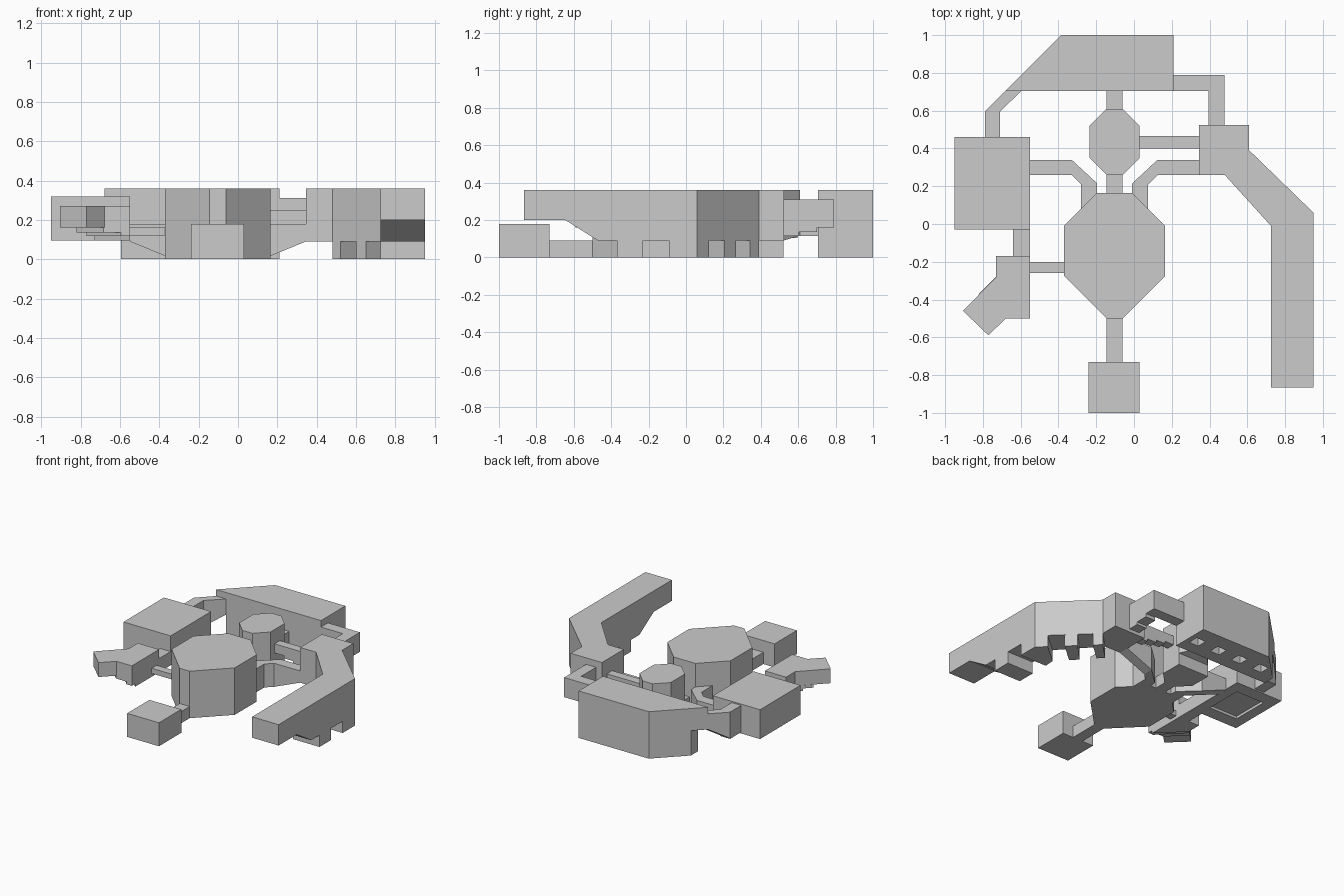
import bpy, bmesh

if "Cube" in bpy.data.objects:
    bpy.data.objects.remove(bpy.data.objects["Cube"])


def prism(name, pts, z0, z1, mirror=False):
    """Vertical prism over a plan outline; z0 may be a function of (x, y)."""
    if mirror:                                   # mirror about the central axis
        pts = [(-0.205 - x, y) for x, y in pts]
    low = z0 if callable(z0) else (lambda x, y: z0)
    bm = bmesh.new()
    b = [bm.verts.new((x, y, low(x, y))) for x, y in pts]
    t = [bm.verts.new((x, y, z1)) for x, y in pts]
    n = len(pts)
    bm.faces.new(b)
    bm.faces.new(t)
    for i in range(n):
        j = (i + 1) % n
        bm.faces.new((b[i], b[j], t[j], t[i]))
    bmesh.ops.recalc_face_normals(bm, faces=bm.faces)
    me = bpy.data.meshes.new(name)
    bm.to_mesh(me)
    bm.free()
    ob = bpy.data.objects.new(name, me)
    bpy.context.collection.objects.link(ob)
    return ob


def box(name, x0, x1, y0, y1, z0, z1):
    return prism(name, [(x0, y0), (x1, y0), (x1, y1), (x0, y1)], z0, z1)


def cut(ob, cutter):
    cutter.hide_render = True
    cutter.hide_viewport = True
    m = ob.modifiers.new("recess", "BOOLEAN")
    m.operation = "DIFFERENCE"
    m.solver = "EXACT"
    m.object = cutter


# Central octagonal hall
prism("central_hall", [(-.145, -.5), (-.06, -.5), (.165, -.275), (.165, -.01), (-.01, .165),
                       (-.195, .165), (-.37, -.01), (-.37, -.275)], 0, .36)

# Small octagonal hall: full depth at the south, raised floor on the north edge
prism("small_hall", [(-.145, .26), (-.06, .26), (.03, .35), (.03, .52),
                     (-.235, .52), (-.235, .35)], 0, .36)
prism("small_hall_north", [(-.235, .52), (.03, .52), (-.06, .61), (-.145, .61)],
      lambda x, y: .09 + (y - .52) * .3, .36)
box("link_halls", -.145, -.06, .165, .26, 0, .09)
box("link_north", -.145, -.06, .61, .705, .115, .205)

# South room and its passage
box("south_room", -.24, .03, -1, -.73, 0, .18)
box("south_passage", -.145, -.06, -.73, -.5, 0, .09)


# Two mirrored ramped passages beside the central hall
def ramp(x, y):
    return .09 * min(1, max(0, (-.33 - x) / .22))


for side, mir in (("west", False), ("east", True)):
    prism(side + "_bend", [(-.33, .34), (-.195, .215), (-.195, .165), (-.28, .08),
                           (-.28, .21), (-.33, .26)], 0, .18, mir)
    x = [(-.55, .26), (-.33, .26), (-.33, .34), (-.55, .34)]
    low = (lambda px, py: ramp(-.205 - px, py)) if mir else ramp
    prism(side + "_ramp", x, low, .18, mir)

# North hall with recesses in its underside
hall = prism("north_hall", [(.21, .705), (.21, 1), (-.385, 1), (-.595, .79), (-.595, .705)],
             0, .36)
for i in range(4):
    cx = .13 - .19 * i
    cut(hall, box("hall_recess_cutter", cx - .04, cx + .04, .80, .88, -.05, .09))

# Raised west end of the north hall and the sloping passage to the west hall
prism("hall_west_end", [(-.595, .705), (-.595, .79), (-.68, .705)], .19, .36)
prism("northwest_slope", [(-.68, .705), (-.595, .705), (-.71, .595), (-.79, .595)],
      lambda x, y: .11 + (y - .595) * .73, .31)
box("northwest_passage", -.79, -.71, .46, .595, .105, .31)

# West hall with a floor recess
west = box("west_hall", -.95, -.55, -.03, .46, .095, .32)
cut(west, box("west_recess_cutter", -.87, -.63, .07, .36, 0, .115))
box("west_link", -.64, -.55, -.17, -.03, .095, .2)

# Southwest room with a stepped underside
head = [(-.55, -.17), (-.73, -.17), (-.73, -.28)]
prism("southwest_room", head + [(-.905, -.46), (-.77, -.59), (-.68, -.5), (-.55, -.5)],
      .16, .27)
prism("southwest_step_top", head + [(-.82, -.37), (-.685, -.5), (-.55, -.5)], .137, .16)
prism("southwest_step_mid", head + [(-.77, -.32), (-.595, -.5), (-.55, -.5)], .117, .137)
prism("southwest_step_low", head + [(-.55, -.46)], .095, .117)
box("southwest_passage", -.55, -.37, -.26, -.2, .12, .16)

# Northeast room, diagonal and long arm of the east wing
prism("east_wing", [(.345, .525), (.345, .26), (.48, .26), (.725, -.01), (.725, -.47),
                    (.95, -.47), (.95, .06), (.61, .39), (.61, .525)], .09, .36)
prism("east_arm_slope", [(.725, -.645), (.95, -.645), (.95, -.47), (.725, -.47)],
      lambda x, y: .2 - (y + .645) * .63, .36)
box("east_arm_end", .725, .95, -.865, -.645, .2, .36)

# Feet under the east wing, with slots between them
feet = [
    [(.725, -.37), (.95, -.37), (.95, -.23), (.725, -.23)],
    [(.725, -.09), (.95, -.09), (.95, .06), (.885, .123), (.73, -.01)],
    [(.65, .073), (.8, .205), (.735, .268), (.6, .128)],
    [(.52, .216), (.66, .341), (.61, .39), (.48, .26)],
]
for f in feet:
    prism("east_foot", f, 0, .09)

# Stepped passage between the small hall and the northeast room
for i in range(4):
    x0 = .03 + i * .07875
    box("east_step", x0, x0 + .07875, .4, .465, .18 - i * .02, .25)

# Northeast passage, stepping up to the north hall
box("northeast_low", .395, .48, .525, .605, .115, .31)
box("northeast_mid", .395, .48, .605, .7, .135, .31)
box("northeast_corner", .21, .48, .705, .79, .16, .31)
box("northeast_join", .395, .48, .7, .705, .16, .31)
